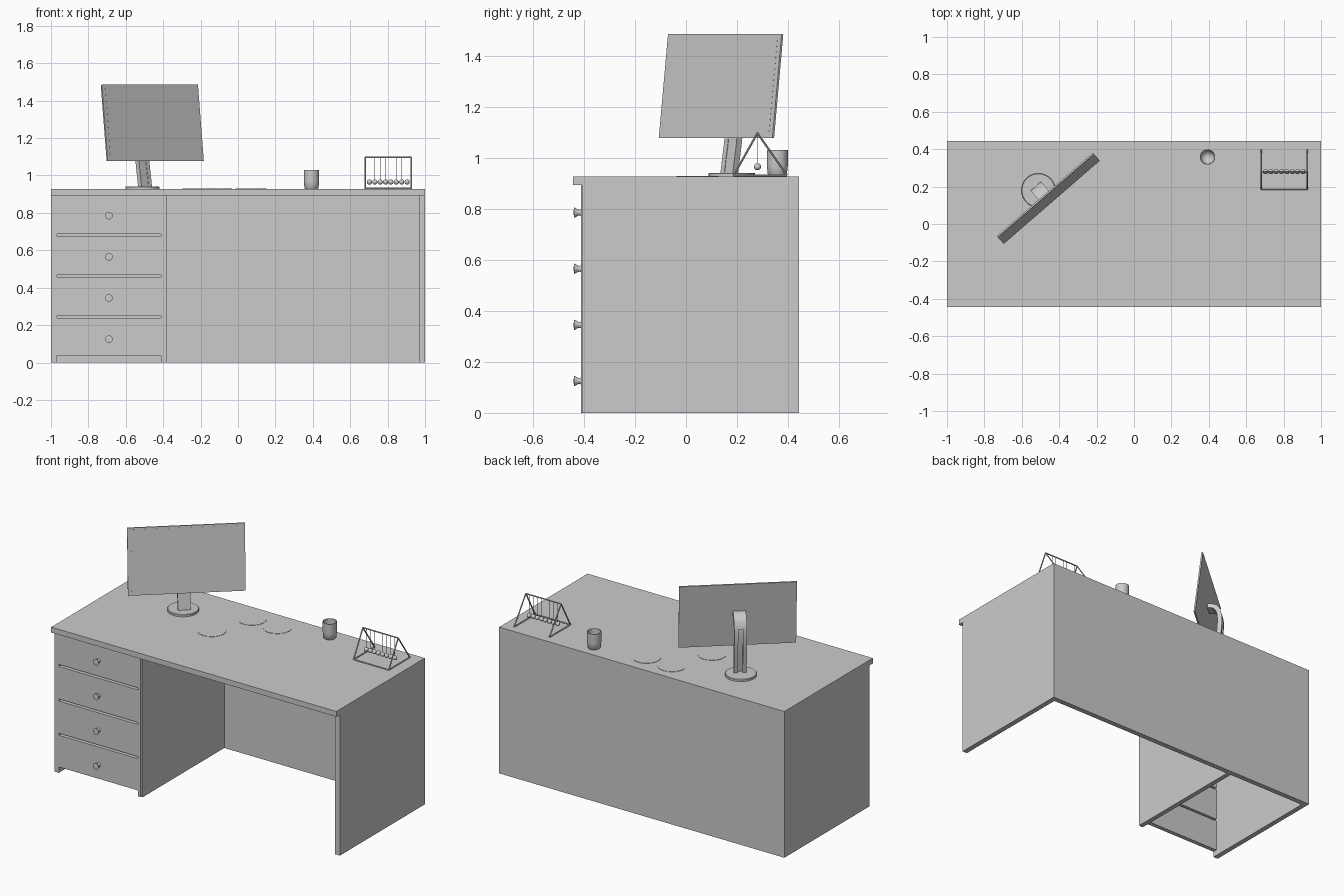
import bpy, bmesh, math
from mathutils import Matrix, Vector

if "Cube" in bpy.data.objects:
    bpy.data.objects.remove(bpy.data.objects["Cube"])

TOP = 0.927      # desk surface height


def finish(name, bm, matrix=None, smooth=False):
    bmesh.ops.remove_doubles(bm, verts=bm.verts, dist=1e-5)
    bmesh.ops.recalc_face_normals(bm, faces=bm.faces)
    me = bpy.data.meshes.new(name)
    bm.to_mesh(me)
    bm.free()
    ob = bpy.data.objects.new(name, me)
    bpy.context.collection.objects.link(ob)
    if matrix is not None:
        ob.matrix_world = matrix
    if smooth:
        bpy.ops.object.select_all(action='DESELECT')
        ob.select_set(True)
        bpy.context.view_layer.objects.active = ob
        bpy.ops.object.shade_smooth_by_angle(angle=math.radians(40))
    return ob


def box(name, x, y, z, matrix=None):
    bm = bmesh.new()
    size = (x[1] - x[0], y[1] - y[0], z[1] - z[0])
    mid = ((x[0] + x[1]) / 2, (y[0] + y[1]) / 2, (z[0] + z[1]) / 2)
    bmesh.ops.create_cube(bm, size=1, matrix=Matrix.Translation(mid) @ Matrix.Diagonal((*size, 1)))
    return finish(name, bm, matrix)


def lathe(name, profile, matrix, steps=32):
    bm = bmesh.new()
    vs = [bm.verts.new((r, 0, z)) for r, z in profile]
    es = [bm.edges.new(p) for p in zip(vs, vs[1:])]
    bmesh.ops.spin(bm, geom=vs + es, cent=(0, 0, 0), axis=(0, 0, 1),
                   angle=2 * math.pi, steps=steps)
    return finish(name, bm, matrix, True)


def rods(name, pairs, radius, sides=8):
    bm = bmesh.new()
    for a, b in pairs:
        a, b = Vector(a), Vector(b)
        d = b - a
        m = Matrix.Translation((a + b) / 2) @ d.to_track_quat('Z', 'Y').to_matrix().to_4x4()
        bmesh.ops.create_cone(bm, cap_ends=True, segments=sides, radius1=radius,
                              radius2=radius, depth=d.length, matrix=m)
    return finish(name, bm, None, True)


def ribbon(name, path, offset, thick, x0, x1, matrix):
    """Strip following a (y, z) path, extruded between x0 and x1."""
    left, right = [], []
    for i, p in enumerate(path):
        t = (Vector(path[min(i + 1, len(path) - 1)]) - Vector(path[max(i - 1, 0)])).normalized()
        n = Vector((t.y, -t.x))
        left.append(Vector(p) + n * (offset + thick / 2))
        right.append(Vector(p) + n * (offset - thick / 2))
    bm = bmesh.new()
    rings = [[bm.verts.new((x, q.x, q.y)) for x, q in
              ((x0, l), (x1, l), (x1, r), (x0, r))] for l, r in zip(left, right)]
    for a, b in zip(rings, rings[1:]):
        for k in range(4):
            bm.faces.new((a[k], a[(k + 1) % 4], b[(k + 1) % 4], b[k]))
    bm.faces.new(rings[0])
    bm.faces.new(rings[-1])
    return finish(name, bm, matrix, True)


# Desk carcass
box("desktop", (-1, 1), (-0.443, 0.443), (0.893, TOP))
box("back_panel", (-1, 1), (0.41, 0.443), (0, 0.893))
box("right_panel", (0.967, 1), (-0.408, 0.41), (0, 0.893))
box("left_panel", (-1, -0.968), (-0.412, 0.41), (0, 0.893))
box("divider_panel", (-0.413, -0.383), (-0.408, 0.41), (0, 0.893))
box("divider_stile", (-0.413, -0.396), (-0.412, -0.408), (0, 0.893))

# Drawer fronts separated by slots, each with a flared knob
edges = [(0.037, 0.238), (0.251, 0.455), (0.468, 0.674), (0.687, 0.893)]
knob = [(0, 0), (0.014, 0), (0.011, 0.005), (0.012, 0.012), (0.019, 0.024), (0.02, 0.028), (0, 0.030)]
for i, (z0, z1) in enumerate(edges):
    box(f"drawer_front_{i + 1}", (-0.968, -0.413), (-0.412, -0.385), (z0, z1))
    m = Matrix.Translation((-0.69, -0.411, 0.125 + 0.22 * i)) @ Matrix.Rotation(math.pi / 2, 4, 'X')
    lathe(f"drawer_knob_{i + 1}", knob, m, 24)

# Monitor: thin tilted slab with an inset display
turn = Matrix.Rotation(math.radians(40.9), 4, 'Z')
place = Matrix.Translation((-0.458, 0.137, 0)) @ turn
tilt = place @ Matrix.Translation((0, 0, 1.281)) @ Matrix.Rotation(math.radians(-6.7), 4, 'X')
box("monitor_body", (-0.34, 0.34), (-0.004, 0.005), (-0.205, 0.205), tilt)
box("monitor_display", (-0.318, 0.318), (-0.0045, -0.003), (-0.193, 0.193), tilt)

# Monitor stand: round foot, two curved rails, recessed web and top bridge
lathe("stand_foot", [(0, 0), (0.091, 0), (0.091, 0.011), (0.088, 0.014), (0, 0.014)],
      Matrix.Translation((-0.511, 0.18, TOP)), 48)
path = [(0.05, 0.938), (0.058, 0.99), (0.068, 1.05), (0.077, 1.12), (0.081, 1.18),
        (0.079, 1.225), (0.070, 1.26), (0.053, 1.282), (0.03, 1.291), (0.004, 1.292)]
arm = place @ Matrix.Translation((-0.008, 0, 0))
ribbon("stand_rail_left", path, 0, 0.028, -0.037, -0.014, arm)
ribbon("stand_rail_right", path, 0, 0.028, 0.014, 0.037, arm)
ribbon("stand_web", path, -0.008, 0.008, -0.014, 0.014, arm)
ribbon("stand_bridge", path[5:], 0, 0.028, -0.014, 0.014, arm)

# Cup with rounded hollow inside
lathe("cup", [(0, 0), (0.033, 0), (0.037, 0.004), (0.041, 0.04), (0.041, 0.103), (0.037, 0.103),
              (0.037, 0.045), (0.034, 0.028), (0.025, 0.014), (0.012, 0.008), (0, 0.007)],
      Matrix.Translation((0.393, 0.358, TOP)))

# Coasters: very thin discs on the desk
for i, (x, y) in enumerate([(-0.215, 0.045), (-0.115, 0.305), (0.07, 0.295)]):
    lathe(f"coaster_{i + 1}", [(0, 0), (0.083, 0), (0.083, 0.002), (0, 0.002)],
          Matrix.Translation((x, y, TOP)), 40)

# Swinging ball toy: two A-frames, top bar, base bars, strings and balls
X0, X1, Y0, YM, Y1 = 0.68, 0.927, 0.187, 0.28, 0.396
ZB, ZT = TOP + 0.004, 1.097
bars = [((X0, YM, ZT), (X1, YM, ZT)), ((X0, Y0, ZB), (X1, Y0, ZB))]
for x in (X0, X1):
    bars += [((x, Y0, ZB), (x, YM, ZT)), ((x, Y1, ZB), (x, YM, ZT)), ((x, Y0, ZB), (x, Y1, ZB))]
rods("ball_toy_frame", bars, 0.004)
xs = [0.703 + 0.0287 * i for i in range(8)]
rods("ball_toy_strings", [((x, YM, ZT), (x, YM, 0.97)) for x in xs], 0.001, 6)
bm = bmesh.new()
for x in xs:
    bmesh.ops.create_uvsphere(bm, u_segments=20, v_segments=12, radius=0.0138,
                              matrix=Matrix.Translation((x, YM, 0.965)))
finish("ball_toy_balls", bm, None, True)
